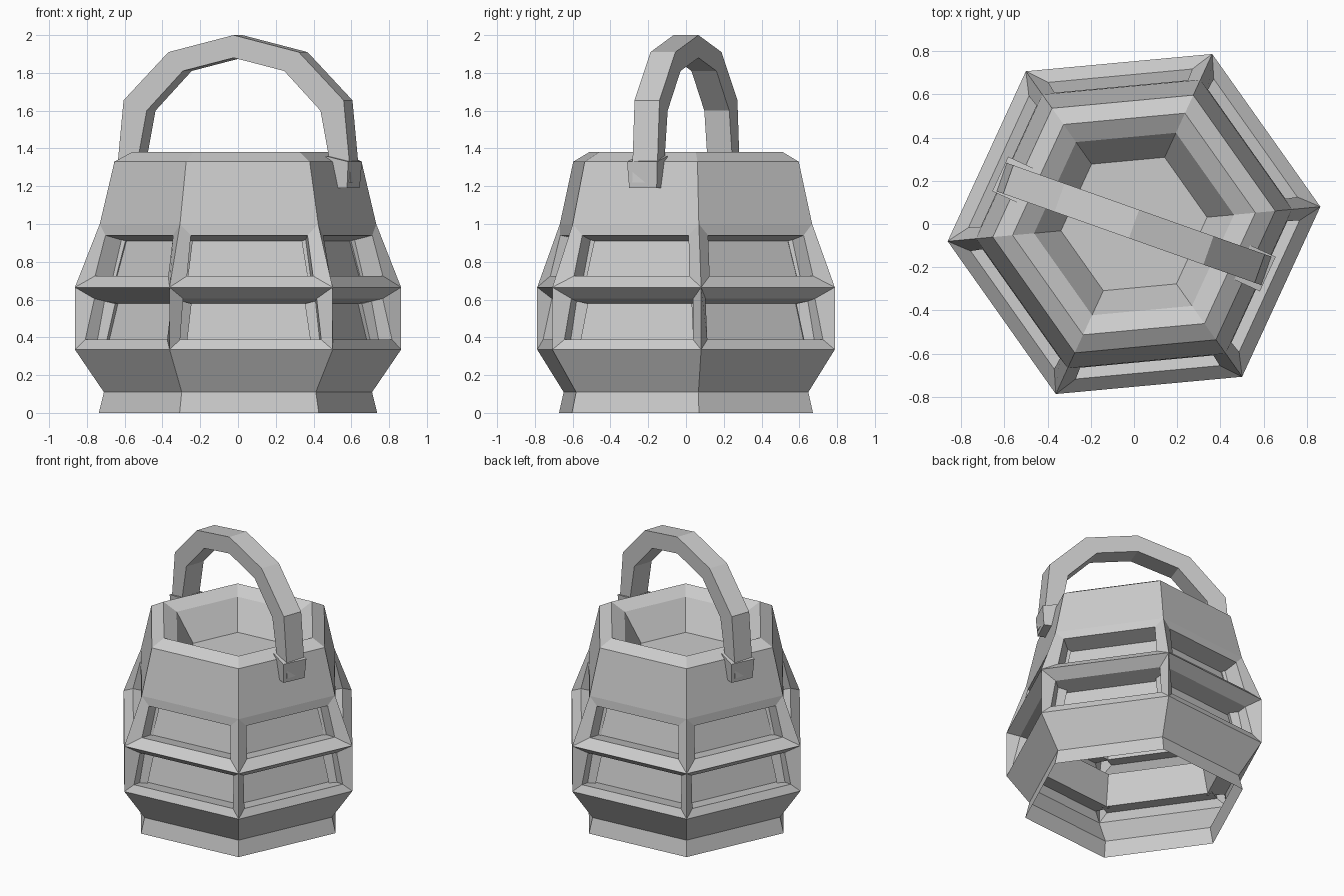
import bpy, bmesh, math
from mathutils import Vector

cube = bpy.data.objects.get("Cube")
if cube:
    bpy.data.objects.remove(cube)

grey = bpy.data.materials.new("light_grey")
grey.use_nodes = True
colour = (0.6, 0.6, 0.6, 1)
grey.diffuse_color = colour
grey.node_tree.nodes["Principled BSDF"].inputs["Base Color"].default_value = colour

TWIST = math.radians(5.3)      # turn of the hexagon's corners
HALF = math.radians(30)
POCKET = 0.13                  # depth of the window pockets


def finish(name, bm):
    bmesh.ops.remove_doubles(bm, verts=bm.verts, dist=0.0005)
    mesh = bpy.data.meshes.new(name)
    bm.to_mesh(mesh)
    bm.free()
    mesh.materials.append(grey)
    obj = bpy.data.objects.new(name, mesh)
    bpy.context.collection.objects.link(obj)
    return obj


def place(angle, out, side, z):
    """Point at a distance out along an angle and sideways from it."""
    c, s = math.cos(angle), math.sin(angle)
    return Vector((c * out - s * side, s * out + c * side, z))


def add_face(bm, points):
    bm.faces.new([bm.verts.new(p) for p in points])


def bridge(bm, a, b):
    n = len(a)
    for i in range(n):
        j = (i + 1) % n
        add_face(bm, [a[i], a[j], b[j], b[i]])


def panel(angle, low, high):
    """Four corners from (out, half width, z) at the low and high edge."""
    return [place(angle, low[0], -low[1], low[2]), place(angle, low[0], low[1], low[2]),
            place(angle, high[0], high[1], high[2]), place(angle, high[0], -high[1], high[2])]


def ring_edge(r, z):
    return (r * math.cos(HALF), r * math.sin(HALF), z)


# Hexagonal body: foot, two window tiers, shoulder, rim and inner bowl
foot = [(0.74, 0), (0.713, 0.11), (0.867, 0.335)]
top = [(0.735, 1.0), (0.657, 1.33), (0.565, 1.38), (0.465, 1.33), (0.34, 1.13)]
tiers = [
    ((0.867, 0.335), (0.867, 0.665), (0.725, 0.375, 0.388), (0.68, 0.355, 0.605)),
    ((0.867, 0.665), (0.735, 1.0), (0.69, 0.335, 0.725), (0.64, 0.31, 0.94)),
]
bm = bmesh.new()
for k in range(6):
    angle = TWIST + HALF + k * 2 * HALF
    for profile in (foot, top):
        for a, b in zip(profile, profile[1:]):
            add_face(bm, panel(angle, ring_edge(*a), ring_edge(*b)))
    # Bevelled frame, pocket walls and pocket back
    for low, high, open_low, open_high in tiers:
        frame = panel(angle, ring_edge(*low), ring_edge(*high))
        opening = panel(angle, open_low, open_high)
        normal = (opening[1] - opening[0]).cross(opening[3] - opening[0]).normalized()
        back = [p - normal * POCKET for p in opening]
        bridge(bm, frame, opening)
        bridge(bm, opening, back)
        add_face(bm, back)
# Bowl floor
add_face(bm, [place(TWIST + k * 2 * HALF, top[-1][0], 0, top[-1][1]) for k in range(6)])
finish("bucket_body", bm)

# Arched handle: flat band between an outer and an inner outline
outer = [(0.655, 1.22), (0.65, 1.33), (0.618, 1.655), (0.366, 1.91), (0, 2.0)]
inner = [(0.54, 1.22), (0.54, 1.33), (0.488, 1.60), (0.285, 1.81), (0, 1.88)]
mirror = lambda pts: pts + [(-x, z) for x, z in reversed(pts[:-1])]
turn = math.radians(-19.5)
bm = bmesh.new()
sections = []
for (xo, zo), (xi, zi) in zip(mirror(outer), mirror(inner)):
    sections.append([place(turn, xo, -0.07, zo), place(turn, xo, 0.07, zo),
                     place(turn, xi, 0.07, zi), place(turn, xi, -0.07, zi)])
for a, b in zip(sections, sections[1:]):
    bridge(bm, a, b)
add_face(bm, sections[0][::-1])
add_face(bm, sections[-1])
bmesh.ops.remove_doubles(bm, verts=bm.verts, dist=0.0005)
bmesh.ops.recalc_face_normals(bm, faces=bm.faces)
finish("handle", bm)

# Tapered brackets holding the handle ends on opposite sides
for name, angle in (("left_bracket", TWIST - HALF), ("right_bracket", TWIST - HALF + math.pi)):
    bm = bmesh.new()
    mid, wide, narrow = 0.048, 0.088, 0.08
    bottom = [place(angle, o, mid + s * narrow, 1.19)
              for o, s in ((0.575, -1), (0.65, -1), (0.65, 1), (0.575, 1))]
    lip = [place(angle, o, mid + s * wide, z)
           for o, s, z in ((0.53, -1, 1.36), (0.66, -1, 1.33), (0.66, 1, 1.33), (0.53, 1, 1.36))]
    bridge(bm, bottom, lip)
    add_face(bm, bottom[::-1])
    add_face(bm, lip)
    finish(name, bm)
